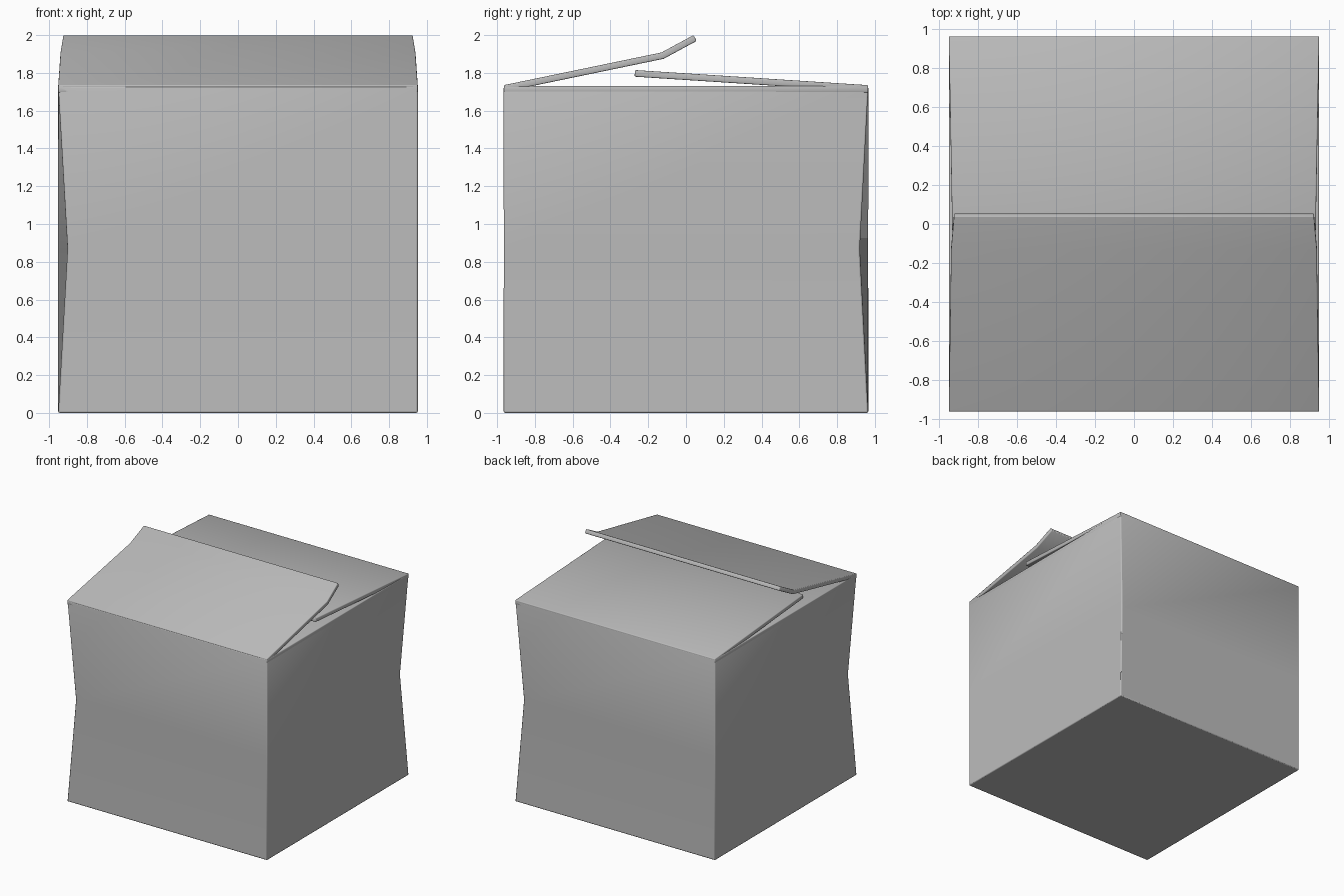
import bpy
import bmesh
import math

cube = bpy.data.objects.get("Cube")
if cube:
    bpy.data.objects.remove(cube, do_unlink=True)

card = bpy.data.materials.new("grey card")
card.use_nodes = True
GREY = (0.5, 0.5, 0.5, 1)
card.diffuse_color = GREY
card.node_tree.nodes["Principled BSDF"].inputs["Base Color"].default_value = GREY

HX, HY, TOP, THICK = 0.952, 0.965, 1.73, 0.035


def finish(name, bm, bevel):
    """Turn a sheet into a thick card object, growing inward from its outer face."""
    mesh = bpy.data.meshes.new(name)
    bm.to_mesh(mesh)
    bm.free()
    mesh.materials.append(card)
    obj = bpy.data.objects.new(name, mesh)
    bpy.context.collection.objects.link(obj)
    solid = obj.modifiers.new("card thickness", 'SOLIDIFY')
    solid.thickness = THICK
    solid.offset = -1
    solid.use_even_offset = True
    edge = obj.modifiers.new("soft edges", 'BEVEL')
    edge.width = bevel
    edge.segments = 2
    edge.limit_method = 'ANGLE'
    edge.angle_limit = math.radians(50)
    bpy.ops.object.select_all(action='DESELECT')
    obj.select_set(True)
    bpy.context.view_layer.objects.active = obj
    bpy.ops.object.shade_smooth_by_angle(angle=math.radians(40))
    return obj


def make_flap(name, profile, angle=0):
    """Sheet hinged on the front edge; profile rows are (half width, y, z)."""
    bm = bmesh.new()
    rows = [[bm.verts.new((s * w, y, z)) for s in (-1, 1)] for w, y, z in profile]
    for (a, b), (c, d) in zip(rows, rows[1:]):
        bm.faces.new((a, b, d, c))
    flap = finish(name, bm, 0.006)
    flap.rotation_euler.z = angle
    return flap


# Box body: open top, two opposite corners pushed in at mid height
bm = bmesh.new()
corners = [(-1, -1), (1, -1), (1, 1), (-1, 1)]
rings = []
for z, dent in ((0, 0), (0.87, 0.05), (TOP - 0.002, 0)):
    ring = []
    for sx, sy in corners:
        push = dent if sx == sy else 0
        ring.append(bm.verts.new((sx * (HX - push), sy * (HY - push * 0.9), z)))
    rings.append(ring)
bm.faces.new(reversed(rings[0]))
for low, high in zip(rings, rings[1:]):
    for i in range(4):
        j = (i + 1) % 4
        bm.faces.new((low[i], low[j], high[j], high[i]))
finish("box_body", bm, 0.008)

# Long flaps: the front one is creased and overlaps the back one
make_flap("front_flap", [(HX, -HY, 1.735), (0.94, -0.13, 1.908), (0.925, 0.04, 2.0)])
make_flap("back_flap", [(HX, -HY, 1.735), (0.93, 0.27, 1.815)], math.pi)

# Side flaps folded flat under the long ones
for name, angle in (("left_flap", math.pi / 2), ("right_flap", -math.pi / 2)):
    make_flap(name, [(HY, -HX, TOP), (0.94, -0.005, TOP)], angle)
